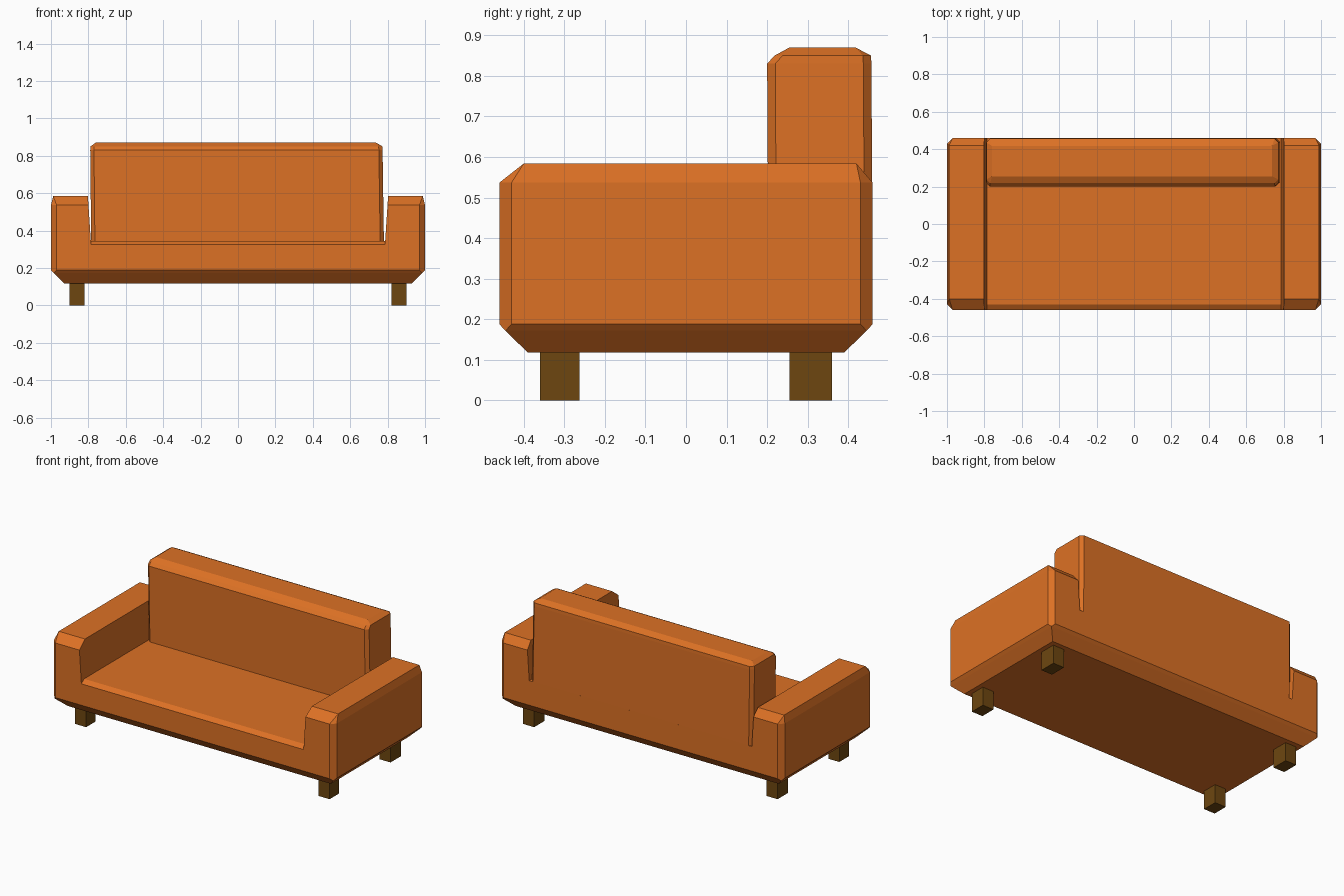
import bpy, bmesh

if "Cube" in bpy.data.objects:
    bpy.data.objects.remove(bpy.data.objects["Cube"])


def material(name, rgb):
    m = bpy.data.materials.new(name)
    m.diffuse_color = (*rgb, 1)
    m.use_nodes = True
    m.node_tree.nodes["Principled BSDF"].inputs["Base Color"].default_value = m.diffuse_color
    return m


FABRIC = material("orange fabric", (0.72, 0.165, 0.018))
WOOD = material("dark wood", (0.155, 0.062, 0.005))


def finish(name, bm, mat):
    bmesh.ops.remove_doubles(bm, verts=bm.verts, dist=1e-5)
    bmesh.ops.recalc_face_normals(bm, faces=bm.faces)
    me = bpy.data.meshes.new(name)
    bm.to_mesh(me)
    bm.free()
    me.materials.append(mat)
    ob = bpy.data.objects.new(name, me)
    bpy.context.collection.objects.link(ob)
    return ob


def skin(name, rings, mat):
    """Closed solid through a stack of rings with equal point counts."""
    bm = bmesh.new()
    loops = [[bm.verts.new(p) for p in r] for r in rings]
    n = len(loops[0])
    for a, b in zip(loops, loops[1:]):
        for i in range(n):
            j = (i + 1) % n
            bm.faces.new((a[i], a[j], b[j], b[i]))
    bm.faces.new(loops[0][::-1])
    bm.faces.new(loops[-1])
    return finish(name, bm, mat)


def ring(x0, x1, y0, y1, z, c=0.0):
    """Rectangle with cut corners of size c."""
    return [(x0 + c, y0, z), (x1 - c, y0, z), (x1, y0 + c, z), (x1, y1 - c, z),
            (x1 - c, y1, z), (x0 + c, y1, z), (x0, y1 - c, z), (x0, y0 + c, z)]


# Body: base and arms as one chamfered block
body = skin("sofa_body", [
    ring(-0.93, 0.93, -0.39, 0.39, 0.118),
    ring(-0.985, 0.985, -0.445, 0.445, 0.172),
    ring(-1, 1, -0.46, 0.46, 0.188, 0.03),
    ring(-1, 1, -0.46, 0.46, 0.537, 0.03),
    ring(-0.988, 0.988, -0.40, 0.42, 0.584),
], FABRIC)

# Seat opening cut between the arms, with a sloped front lip
profile = [(-0.52, 0.285), (-0.43, 0.345), (0.6, 0.345), (0.6, 0.8), (-0.52, 0.8)]


def side(s):
    return [(s * (0.787 + 0.065 * (z - 0.345)), y, z) for y, z in profile]


cutter = skin("seat_cutter", [side(-1), side(1)], FABRIC)
cutter.hide_render = True
mod = body.modifiers.new("seat", 'BOOLEAN')
mod.operation = 'DIFFERENCE'
mod.solver = 'EXACT'
mod.object = cutter
bpy.context.view_layer.objects.active = body
bpy.ops.object.modifier_apply(modifier="seat")
bpy.data.objects.remove(cutter)

# Backrest standing on the seat
skin("backrest", [
    ring(-0.785, 0.78, 0.203, 0.46, 0.343, 0.02),
    ring(-0.79, 0.773, 0.20, 0.457, 0.83, 0.02),
    ring(-0.789, 0.772, 0.218, 0.456, 0.85, 0.02),
    ring(-0.76, 0.738, 0.255, 0.418, 0.87),
], FABRIC)

# Four square legs
for sx, lr in ((-1, "left"), (1, "right")):
    for y0, y1, fb in ((-0.36, -0.263, "front"), (0.255, 0.36, "back")):
        xa, xb = sorted((sx * 0.822, sx * 0.9))
        bm = bmesh.new()
        bmesh.ops.create_cube(bm, size=1)
        for v in bm.verts:
            v.co = (xa if v.co.x < 0 else xb, y0 if v.co.y < 0 else y1,
                    0 if v.co.z < 0 else 0.12)
        finish(f"{fb}_{lr}_leg", bm, WOOD)
